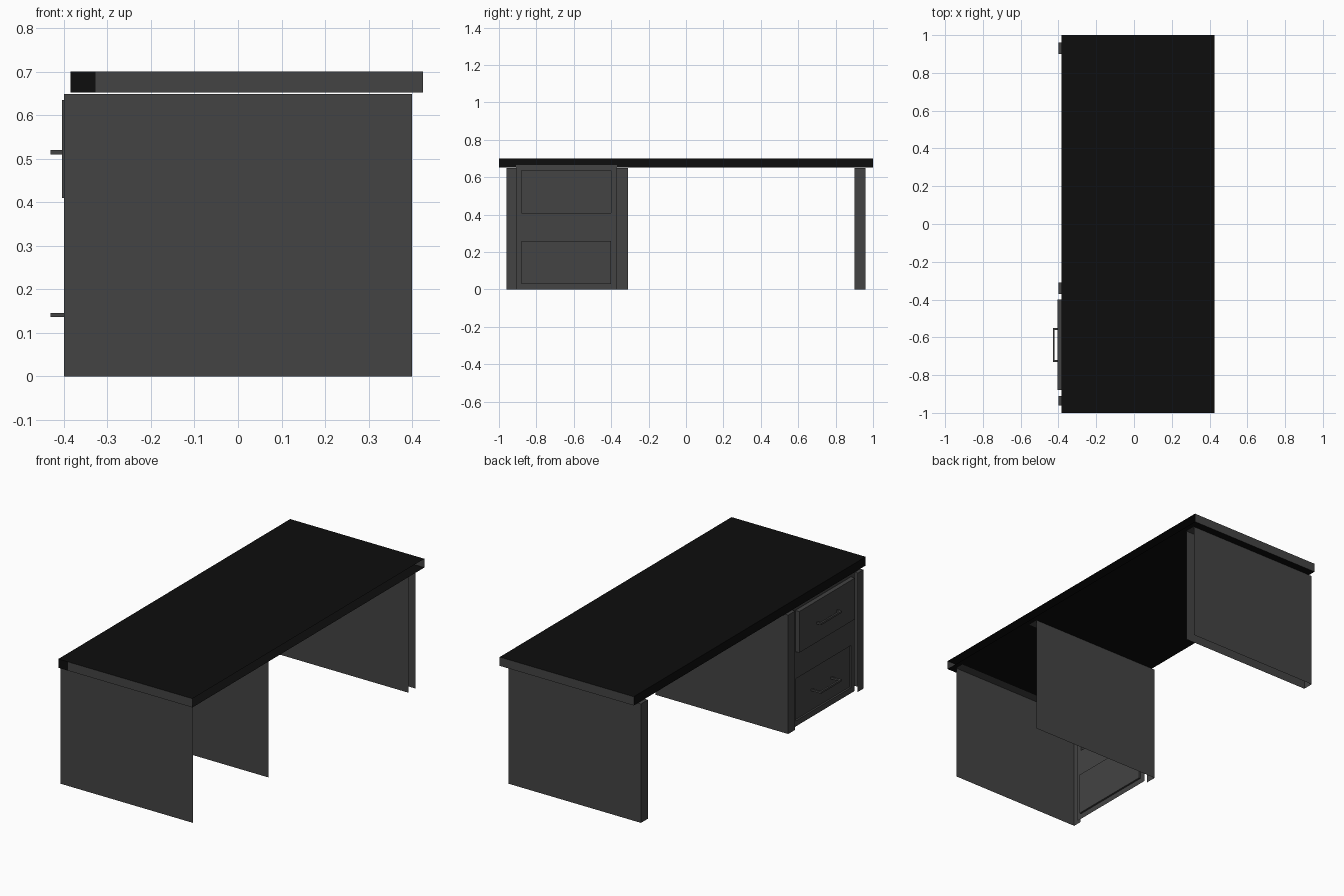
import bpy

if "Cube" in bpy.data.objects:
    bpy.data.objects.remove(bpy.data.objects["Cube"])

def material(name, value):
    m = bpy.data.materials.new(name)
    m.diffuse_color = (value, value, value, 1)
    m.use_nodes = True
    m.node_tree.nodes["Principled BSDF"].inputs["Base Color"].default_value = m.diffuse_color
    return m

BLACK = material("black_top", 0.004)
GRAY = material("dark_gray", 0.056)

def mesh_object(name, verts, faces, mats, slots=None):
    me = bpy.data.meshes.new(name)
    me.from_pydata(verts, [], faces)
    for m in mats:
        me.materials.append(m)
    if slots:
        for p, s in zip(me.polygons, slots):
            p.material_index = s
    ob = bpy.data.objects.new(name, me)
    bpy.context.collection.objects.link(ob)
    return ob

# Box corner index = 4*x + 2*y + z, each side named by its direction
SIDES = {"-x": (0, 1, 3, 2), "+x": (4, 6, 7, 5), "-y": (0, 4, 5, 1),
         "+y": (2, 3, 7, 6), "-z": (0, 2, 6, 4), "+z": (1, 5, 7, 3)}

def shell(name, x, y, z, sides, mat=GRAY, gray_sides=()):
    """Box made only of the listed sides."""
    verts = [(a, b, c) for a in x for b in y for c in z]
    return mesh_object(name, verts, [SIDES[s] for s in sides], [mat, GRAY],
                       [int(s in gray_sides) for s in sides])

# Desk top: hollow board, open along +x, gray ends
shell("desk_top", (-0.385, 0.425), (-1, 1), (0.652, 0.70),
      ["+z", "-z", "-x", "+y"], BLACK, ["+y"])
# Front end of the board, with a short black corner
xs = (-0.385, -0.327, 0.425)
mesh_object("desk_top_end", [(x, -1, z) for z in (0.652, 0.70) for x in xs],
            [(0, 1, 4, 3), (1, 2, 5, 4)], [BLACK, GRAY], [0, 1])

# Legs: thin shells open at the bottom and at +x
LX, LZ = (-0.4, 0.4), (0, 0.649)
shell("far_leg", LX, (0.90, 0.96), LZ, ["-x", "-y", "+y", "+z"])
shell("drawer_outer_leg", LX, (-0.96, -0.91), LZ, ["-x", "-y", "+z"])
shell("drawer_inner_leg", LX, (-0.37, -0.31), LZ, ["-x", "+y", "+z"])

# Drawer frame: grid with the two drawer cells left open
ys = (-0.91, -0.88, -0.40, -0.37)
zs = (0, 0.03, 0.26, 0.41, 0.635, 0.665)
faces = [(i * 6 + j, i * 6 + j + 1, i * 6 + j + 7, i * 6 + j + 6)
         for i in range(3) for j in range(5) if not (i == 1 and j in (1, 3))]
mesh_object("drawer_frame", [(-0.38, y, z) for y in ys for z in zs], faces, [GRAY])

# Upper drawer stands out, lower drawer is set in
shell("upper_drawer", (-0.404, -0.38), ys[1:3], zs[3:5], ["-x", "-y", "+y", "-z", "+z"])
shell("lower_drawer", (-0.38, -0.37), ys[1:3], zs[1:3], ["+x", "-y", "+y", "-z", "+z"])

# Handles: a bar on two posts
for label, z, back in (("upper", 0.515, -0.404), ("lower", 0.141, -0.37)):
    zr = (z - 0.005, z + 0.005)
    shell(label + "_handle_bar", (-0.43, -0.42), (-0.73, -0.55), zr, list(SIDES))
    for k, y in enumerate((-0.73, -0.56)):
        shell(f"{label}_handle_post_{k + 1}", (-0.42, back), (y, y + 0.01), zr,
              ["-y", "+y", "-z", "+z"])
